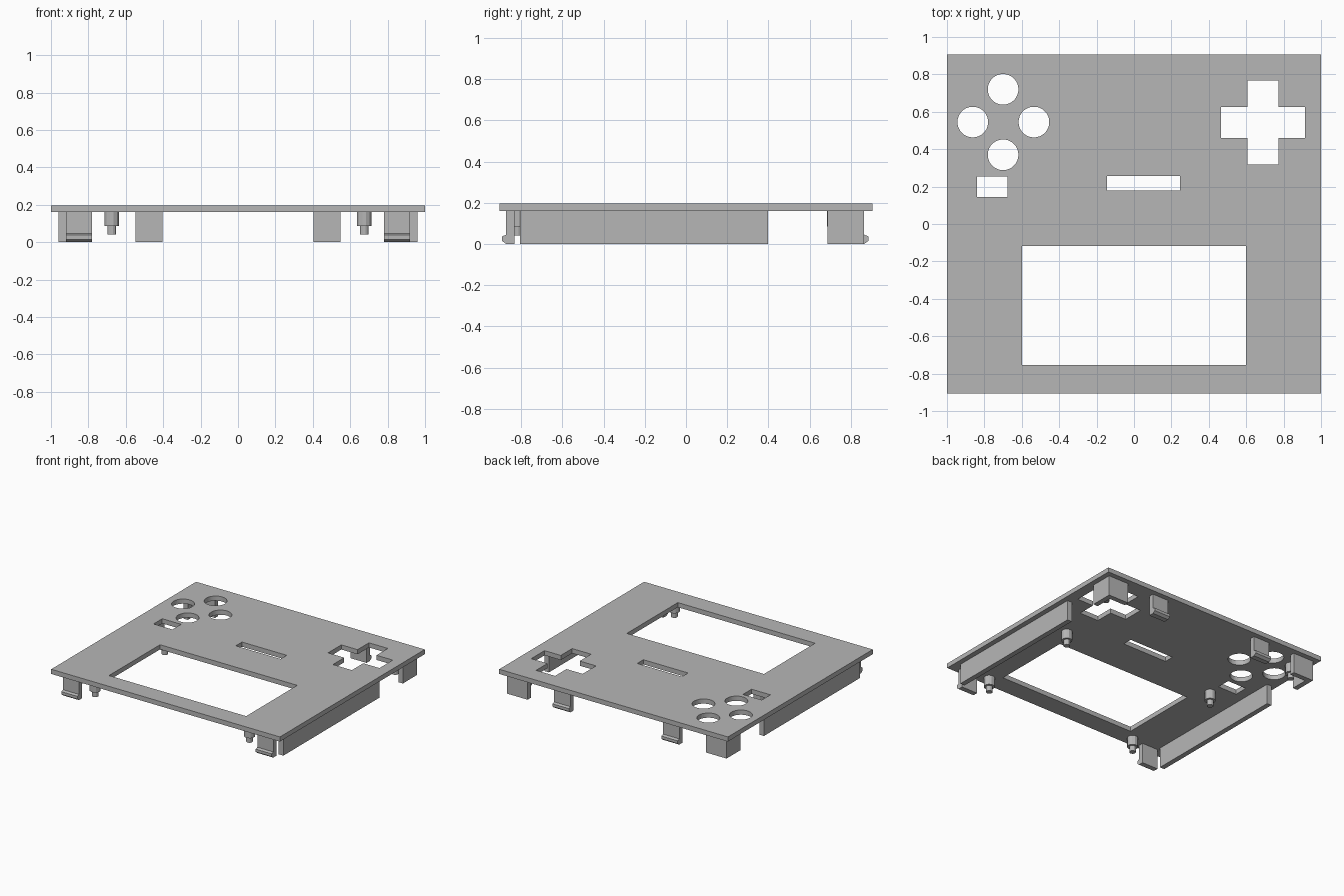
import bpy, bmesh, math

cube = bpy.data.objects.get("Cube")
if cube:
    bpy.data.objects.remove(cube, do_unlink=True)

grey = bpy.data.materials.new("light_grey_plastic")
grey.use_nodes = True
colour = (0.47, 0.47, 0.47, 1)
grey.diffuse_color = colour
for node in grey.node_tree.nodes:
    if node.type == 'BSDF_PRINCIPLED':
        node.inputs["Base Color"].default_value = colour

PLATE_Z, TOP_Z = 0.16, 0.197


def prism(bm, points, axis, low, high):
    """Extrude a 2D outline along x or z."""
    def place(p, d):
        return (d, p[0], p[1]) if axis == 'x' else (p[0], p[1], d)
    face = bm.faces.new([bm.verts.new(place(p, low)) for p in points])
    out = bmesh.ops.extrude_face_region(bm, geom=[face])
    shift = [b - a for a, b in zip(place((0, 0), low), place((0, 0), high))]
    verts = [v for v in out["geom"] if isinstance(v, bmesh.types.BMVert)]
    bmesh.ops.translate(bm, verts=verts, vec=shift)


def rect(x0, x1, y0, y1):
    return [(x0, y0), (x1, y0), (x1, y1), (x0, y1)]


def circle(x, y, r, n):
    steps = [math.tau * (i + 0.5) / n for i in range(n)]
    return [(x + r * math.cos(a), y + r * math.sin(a)) for a in steps]


def finish(bm, name):
    bmesh.ops.recalc_face_normals(bm, faces=bm.faces)
    mesh = bpy.data.meshes.new(name)
    bm.to_mesh(mesh)
    bm.free()
    mesh.materials.append(grey)
    obj = bpy.data.objects.new(name, mesh)
    bpy.context.collection.objects.link(obj)
    return obj


def part(name, *prisms):
    bm = bmesh.new()
    for args in prisms:
        prism(bm, *args)
    return finish(bm, name)


# Face plate with button, cross pad, slot and screen openings
plate = part("face_plate", (rect(-1, 1, -0.905, 0.905), 'z', PLATE_Z, TOP_Z))
holes = [circle(x, y, 0.082, 40) for x, y in
         ((-0.7, 0.72), (-0.7, 0.37), (-0.862, 0.545), (-0.535, 0.545))]
holes += [rect(-0.84, -0.675, 0.145, 0.253),
          rect(-0.145, 0.247, 0.18, 0.257),
          rect(-0.6, 0.6, -0.755, -0.117)]
arm, tip, cx, cy = 0.083, 0.225, 0.69, 0.543
quarter = [(tip, -arm), (tip, arm), (arm, arm)]
cross = []
for turn in range(4):
    for x, y in quarter:
        for _ in range(turn):
            x, y = -y, x
        cross.append((cx + x, cy + y))
holes.append(cross)
cutter = part("opening_cutter", *[(h, 'z', 0.1, 0.3) for h in holes])
cutter.hide_render = True
cut = plate.modifiers.new("openings", 'BOOLEAN')
cut.object, cut.operation, cut.solver = cutter, 'DIFFERENCE', 'EXACT'
graph = bpy.context.evaluated_depsgraph_get()
cut_mesh = bpy.data.meshes.new_from_object(plate.evaluated_get(graph))
plate.modifiers.clear()
plate.data = cut_mesh
bpy.data.objects.remove(cutter, do_unlink=True)


# Snap clip profile: thin wall with a chamfered hook facing outward
def clip_profile(outer, out):
    inner = outer - out * 0.04
    lip = outer + out * 0.02
    return [(inner, PLATE_Z), (inner, 0), (outer, 0), (lip, 0.015),
            (lip, 0.037), (outer, 0.045), (outer, PLATE_Z)]


for side, s in (("left", 1), ("right", -1)):
    def span(a, b):
        return sorted((s * a, s * b))

    part(side + "_rail", (rect(*span(0.92, 0.96), -0.805, 0.398), 'z', 0, PLATE_Z))
    part(side + "_front_clip", (clip_profile(-0.873, -1), 'x', *span(0.78, 0.92)))
    part(side + "_back_clip", (clip_profile(0.865, 1), 'x', *span(0.405, 0.547)))

    # L-shaped corner bracket
    bracket = [(0.96, 0.865), (0.78, 0.865), (0.78, 0.825),
               (0.92, 0.825), (0.92, 0.688), (0.96, 0.688)]
    part(side + "_corner_bracket", ([(s * x, y) for x, y in bracket], 'z', 0, PLATE_Z))

    # Stepped mounting posts
    for where, x, y in (("front", 0.675, -0.82), ("middle", 0.675, 0.05),
                        ("back", 0.87, 0.722)):
        part(f"{side}_{where}_post",
             (circle(s * x, y, 0.04, 12), 'z', 0.085, PLATE_Z),
             (circle(s * x, y, 0.024, 12), 'z', 0.042, 0.085))
